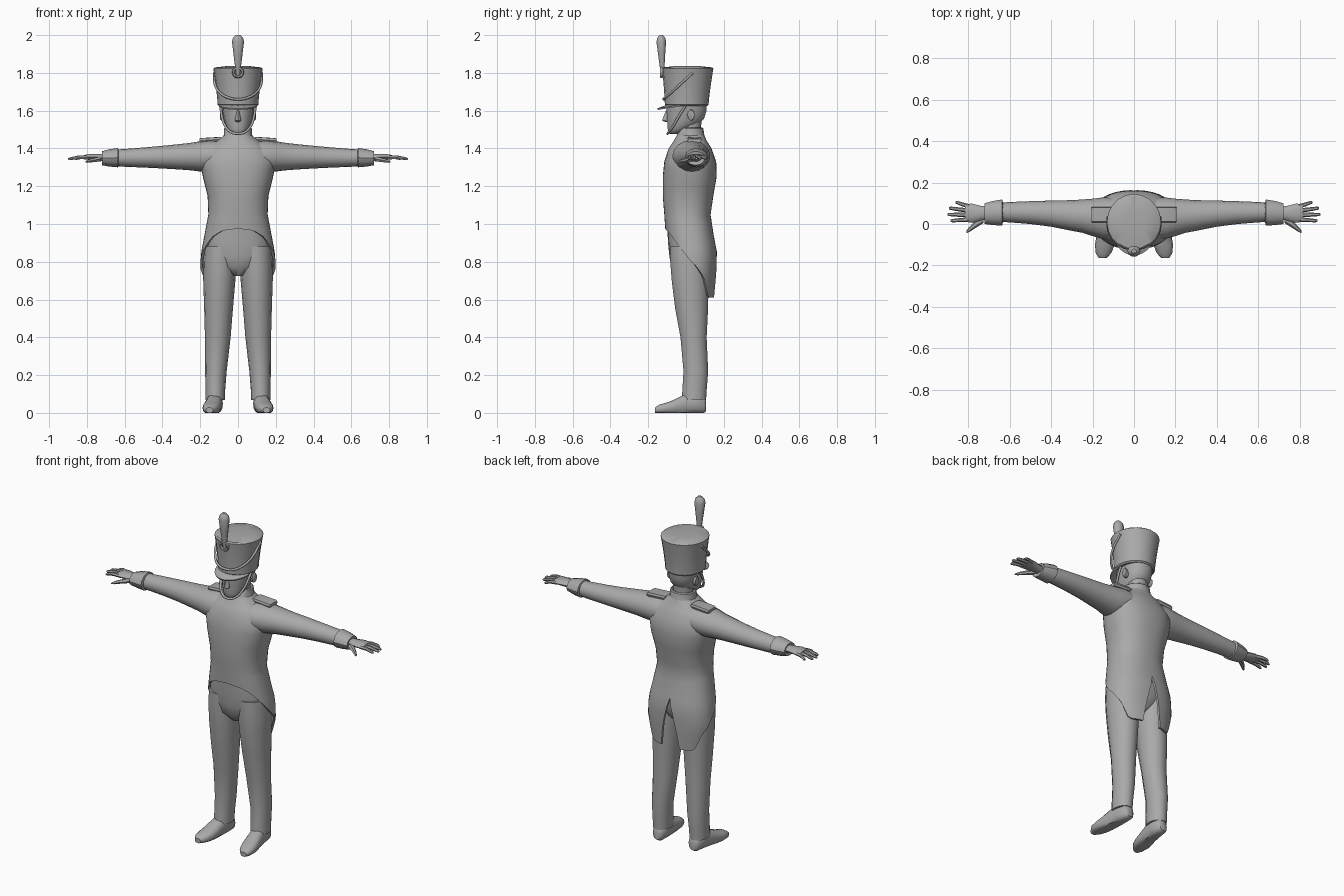
import bpy, math
from mathutils import Vector

grey = bpy.data.materials.new("plain_grey")
grey.diffuse_color = (0.4, 0.4, 0.4, 1)


def lerp_table(table, z):
    """Interpolate rows keyed by their first value."""
    if z <= table[0][0]:
        return table[0][1:]
    for a, b in zip(table, table[1:]):
        if z <= b[0]:
            t = (z - a[0]) / (b[0] - a[0])
            return [p + (q - p) * t for p, q in zip(a[1:], b[1:])]
    return table[-1][1:]


def finish(name, verts, faces, mirror=False, thick=0, angle=45):
    me = bpy.data.meshes.new(name)
    me.from_pydata(verts, [], faces)
    me.materials.append(grey)
    ob = bpy.data.objects.new(name, me)
    bpy.context.collection.objects.link(ob)
    bpy.ops.object.select_all(action='DESELECT')
    ob.select_set(True)
    bpy.context.view_layer.objects.active = ob
    bpy.ops.object.mode_set(mode='EDIT')
    bpy.ops.mesh.select_all(action='SELECT')
    bpy.ops.mesh.normals_make_consistent(inside=False)
    bpy.ops.object.mode_set(mode='OBJECT')
    if mirror:
        ob.modifiers.new("mirror", 'MIRROR')
    if thick:
        m = ob.modifiers.new("thickness", 'SOLIDIFY')
        m.thickness = thick
    if ob.modifiers:
        bpy.ops.object.convert(target='MESH')
    bpy.ops.object.shade_smooth_by_angle(angle=math.radians(angle))
    return ob


def loft(name, rings, axis='z', n=16, p=2.0, mirror=False, floor=None, angle=45):
    """Rings are (position, centre u, centre v, radius u, radius v) along an axis."""
    verts, faces = [], []
    for s, cu, cv, ru, rv in rings:
        for i in range(n):
            a = 2 * math.pi * i / n
            c, d = math.cos(a), math.sin(a)
            u = cu + ru * math.copysign(abs(c) ** (2 / p), c)
            v = cv + rv * math.copysign(abs(d) ** (2 / p), d)
            co = {'z': (u, v, s), 'x': (s, u, v), 'y': (u, s, v)}[axis]
            verts.append(co if floor is None else (co[0], co[1], max(floor, co[2])))
    for k in range(len(rings) - 1):
        for i in range(n):
            j = (i + 1) % n
            faces.append((k * n + i, k * n + j, (k + 1) * n + j, (k + 1) * n + i))
    faces += [tuple(range(n)), tuple((len(rings) - 1) * n + i for i in range(n))]
    return finish(name, verts, faces, mirror, angle=angle)


def body(rows):
    """Turn (z, half width, front y, back y) rows into rings."""
    return [(z, 0, (f + b) / 2, w, (b - f) / 2) for z, w, f, b in rows]


def cord(name, pts, r):
    """Round cord through points, given for x >= 0 from side to centre."""
    full = pts + [(-x, y, z) for x, y, z in reversed(pts[:-1])]
    cu = bpy.data.curves.new(name, 'CURVE')
    cu.dimensions = '3D'
    cu.bevel_depth, cu.bevel_resolution, cu.resolution_u = r, 1, 3
    cu.use_fill_caps = True
    sp = cu.splines.new('BEZIER')
    sp.bezier_points.add(len(full) - 1)
    for b, co in zip(sp.bezier_points, full):
        b.co = co
        b.handle_left_type = b.handle_right_type = 'AUTO'
    cu.materials.append(grey)
    ob = bpy.data.objects.new(name, cu)
    bpy.context.collection.objects.link(ob)


# Coat: half shell with a cutaway hem and split tails, mirrored
shape = [(.60, .175, -.09, .152), (.75, .202, -.095, .162), (.85, .195, -.10, .164),
         (.95, .176, -.108, .145), (1.05, .157, -.115, .130), (1.15, .161, -.123, .145),
         (1.25, .186, -.123, .162), (1.33, .200, -.115, .160), (1.40, .165, -.092, .135),
         (1.44, .110, -.065, .110), (1.47, .072, -.048, .095)]
hem = [(0, .975), (25, .965), (45, .935), (65, .88), (85, .82), (105, .765),
       (125, .71), (142, .625), (150, .61), (180, .61)]
COLS, SKIRT = 20, 9
levels = [1.47, 1.455, 1.44, 1.42, 1.40, 1.365, 1.33, 1.29, 1.25, 1.20, 1.15, 1.10, 1.05]
verts, faces = [], []
for r in range(len(levels) + SKIRT):
    for c in range(COLS + 1):
        deg = 180 * c / COLS
        if r < len(levels):
            z = levels[r]
        else:
            low = lerp_table(hem, deg)[0]
            z = 1.05 + (low - 1.05) * (r - len(levels) + 1) / SKIRT
        w, f, b = lerp_table(shape, z)
        gap = max(0, .90 - z) * 1.0
        a = math.radians(deg) * (1 - gap / math.pi)
        e = 2 / 2.3
        ca = math.cos(a)
        x = w * abs(math.sin(a)) ** e if 0 < c < COLS or gap else 0
        verts.append((x, (f + b) / 2 - (b - f) / 2 * math.copysign(abs(ca) ** e, ca), z))
for r in range(len(levels) + SKIRT - 1):
    for c in range(COLS):
        k = r * (COLS + 1) + c
        faces.append((k, k + 1, k + COLS + 2, k + COLS + 1))
finish("coat", verts, faces, mirror=True, thick=.012)

# Sleeves and cuffs
loft("sleeves", [(.08, .025, 1.365, .10, .075), (.15, .028, 1.360, .10, .084),
                 (.20, .032, 1.358, .090, .080), (.25, .038, 1.357, .080, .073),
                 (.30, .041, 1.356, .074, .068), (.40, .050, 1.354, .063, .060),
                 (.50, .055, 1.352, .055, .053), (.60, .057, 1.350, .049, .047),
                 (.65, .056, 1.350, .046, .044)], 'x', 16, mirror=True)
loft("cuffs", [(.632, .055, 1.351, .046, .042), (.636, .055, 1.351, .063, .051),
               (.68, .053, 1.350, .058, .046), (.72, .050, 1.348, .050, .037),
               (.716, .050, 1.348, .035, .025)], 'x', 12, mirror=True, angle=35)

# Hands
loft("palms", [(.70, .052, 1.350, .030, .021), (.74, .052, 1.353, .036, .019),
               (.78, .052, 1.356, .046, .016), (.815, .054, 1.354, .043, .012)], 'x', 10, mirror=True)
for name, y0, y1, tip in (("index_fingers", .022, .016, .885), ("middle_fingers", .043, .046, .90),
                          ("ring_fingers", .064, .076, .893), ("little_fingers", .084, .104, .862)):
    ym = (y0 + y1) / 2
    loft(name, [(.79, y0, 1.354, .011, .011), ((.79 + tip) / 2, ym, 1.354, .010, .010),
                (tip - .008, y1, 1.346, .008, .008), (tip, y1, 1.344, .004, .004)],
         'x', 6, mirror=True)
loft("thumbs", [(.725, .025, 1.345, .020, .015), (.765, -.002, 1.338, .018, .012),
                (.795, -.027, 1.332, .012, .009), (.808, -.038, 1.329, .006, .005)], 'x', 6, mirror=True)

# Shoulder boards
loft("shoulder_boards", [(.085, .045, 1.446, .034, .012), (.10, .045, 1.448, .038, .013),
                         (.195, .045, 1.442, .038, .013), (.204, .045, 1.441, .036, .010)],
     'x', 8, p=6, mirror=True, angle=30)

# Collar and neck
loft("collar", body([(1.44, .085, -.062, .110), (1.465, .076, -.050, .098), (1.505, .073, -.040, .092),
                     (1.510, .066, -.034, .086), (1.48, .058, -.025, .080)]), n=16, angle=40)
loft("neck", body([(1.46, .055, -.03, .078), (1.50, .054, -.03, .078), (1.57, .060, -.03, .085)]))

# Head, nose and ears
loft("head", body([(1.477, .022, -.088, -.045), (1.485, .042, -.094, -.02), (1.505, .056, -.098, .02),
                   (1.53, .068, -.100, .07), (1.56, .076, -.102, .098), (1.60, .083, -.104, .110),
                   (1.66, .088, -.104, .112)]), n=18, p=2.2)
loft("nose", body([(1.540, .010, -.108, -.08), (1.547, .017, -.126, -.08), (1.56, .014, -.123, -.08),
                   (1.60, .009, -.106, -.08)]), n=8)
loft("ears", [(.070, .025, 1.575, .014, .024), (.088, .027, 1.577, .019, .030),
              (.094, .030, 1.578, .015, .025)], 'x', 10, mirror=True)

# Tall cap with flared crown
loft("cap", body([(1.625, .100, -.102, .112), (1.632, .108, -.112, .120), (1.655, .109, -.113, .121),
                  (1.72, .116, -.117, .129), (1.80, .127, -.124, .141), (1.822, .131, -.127, .145),
                  (1.829, .122, -.120, .137), (1.836, .06, -.06, .07)]), n=20, angle=35)

# Visor
verts, faces = [], []
for i in range(13):
    a = math.radians(-75 + 150 * i / 12)
    s, c = math.sin(a), math.cos(a)
    verts += [(.098 * s, -.098 * c, 1.632), (.106 * s, -.02 - .132 * c, 1.632 - .020 * c)]
for i in range(12):
    faces.append((2 * i, 2 * i + 1, 2 * i + 3, 2 * i + 2))
finish("visor", verts, faces, thick=.008)

# Cords: chin strap and swag across the cap
cord("chin_strap", [(.092, .0, 1.63), (.086, -.035, 1.575), (.066, -.070, 1.515), (.035, -.092, 1.485),
                    (0, -.098, 1.478)], .007)
cord("cap_cord", [(.126, .035, 1.80), (.121, -.035, 1.735), (.096, -.078, 1.695), (.05, -.112, 1.668),
                  (0, -.118, 1.66)], .007)

# Rosette and plume
bpy.ops.mesh.primitive_torus_add(major_segments=14, minor_segments=6, major_radius=.024, minor_radius=.008,
                                 location=(0, -.130, 1.803), rotation=(math.pi / 2, 0, 0))
ring = bpy.context.object
ring.name = "rosette"
ring.data.materials.append(grey)
bpy.ops.object.shade_smooth_by_angle(angle=math.radians(60))
loft("plume", [(1.775, 0, -.124, .008, .007), (1.82, 0, -.126, .014, .012), (1.90, 0, -.129, .024, .020),
               (1.965, 0, -.131, .032, .027), (1.985, 0, -.131, .027, .022), (2.0, 0, -.131, .012, .010)], n=10)

# Trousers
loft("trouser_seat", body([(.725, .03, -.04, .07), (.77, .10, -.078, .11), (.83, .165, -.088, .125),
                           (.90, .172, -.095, .128), (1.0, .150, -.100, .115)]), n=20, p=2.4)
loft("trouser_legs", [(.068, .121, .042, .051, .066), (.12, .120, .045, .052, .066), (.22, .117, .052, .057, .067),
                      (.40, .107, .040, .068, .071), (.55, .103, .030, .076, .089), (.70, .099, .022, .085, .100),
                      (.80, .097, .020, .088, .106), (.88, .094, .018, .085, .105)], n=14, mirror=True)

# Shoes, toes turned out
loft("shoes", [(.106, .117, .035, .022, .028), (.095, .118, .040, .034, .042), (.04, .121, .050, .041, .055),
               (-.01, .127, .045, .043, .052), (-.06, .135, .032, .047, .040), (-.10, .141, .025, .047, .031),
               (-.14, .147, .021, .038, .024), (-.165, .151, .014, .018, .014)], 'y', 14, 2.4, True, floor=0)
